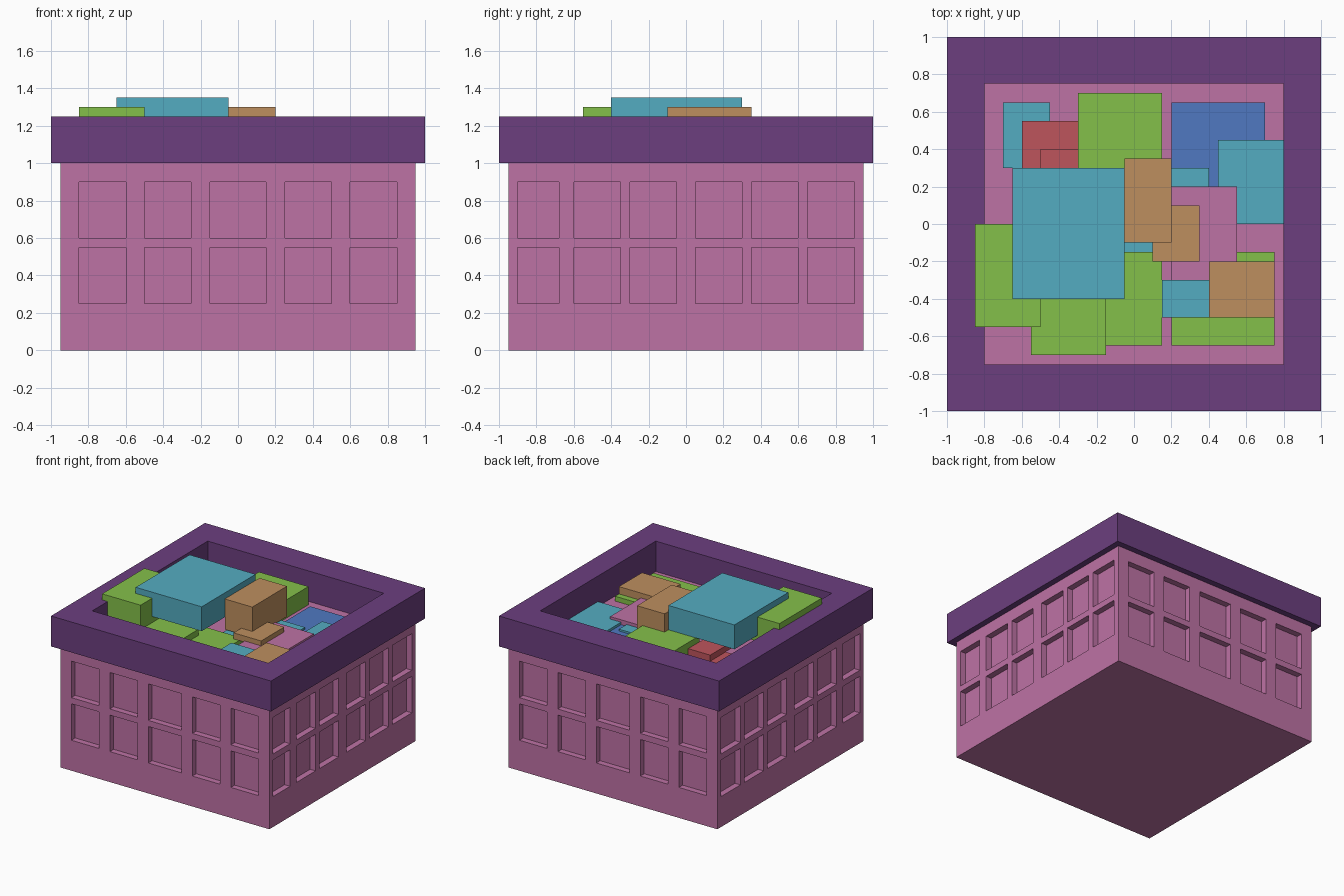
import bpy
import bmesh

cube = bpy.data.objects.get("Cube")
if cube:
    bpy.data.objects.remove(cube, do_unlink=True)


# Materials
def make_material(name, rgb):
    def linear(c):
        c /= 255
        return c / 12.92 if c <= 0.04045 else ((c + 0.055) / 1.055) ** 2.4
    colour = [linear(c) for c in rgb] + [1.0]
    mat = bpy.data.materials.new(name)
    mat.use_nodes = True
    mat.diffuse_color = colour
    bsdf = next(n for n in mat.node_tree.nodes if n.type == 'BSDF_PRINCIPLED')
    bsdf.inputs["Base Color"].default_value = colour
    return mat


MATS = {name: make_material(name, rgb) for name, rgb in {
    "pink": (190, 114, 165), "purple": (108, 63, 127), "green": (132, 192, 74),
    "teal": (84, 172, 193), "brown": (190, 143, 95), "red": (190, 85, 92),
    "blue": (80, 121, 193)}.items()}


def finish(bm, name, colour):
    bmesh.ops.remove_doubles(bm, verts=bm.verts[:], dist=0.0005)
    bmesh.ops.recalc_face_normals(bm, faces=bm.faces[:])
    mesh = bpy.data.meshes.new(name)
    bm.to_mesh(mesh)
    bm.free()
    mesh.materials.append(MATS[colour])
    obj = bpy.data.objects.new(name, mesh)
    bpy.context.collection.objects.link(obj)
    return obj


def block(name, colour, x0, x1, y0, y1, z0, z1):
    bm = bmesh.new()
    bmesh.ops.create_cube(bm, size=1)
    for v in bm.verts:
        v.co = (x1 if v.co.x > 0 else x0, y1 if v.co.y > 0 else y0,
                z1 if v.co.z > 0 else z0)
    return finish(bm, name, colour)


# Body walls: a grid of panels where every odd cell is a recessed window
HALF, DEPTH = 0.95, 0.05
ROWS = [0, 0.25, 0.55, 0.6, 0.9, 1.0]
FRONT_COLS = [-0.95, -0.85, -0.6, -0.5, -0.25, -0.15, 0.15, 0.25, 0.5, 0.6, 0.85, 0.95]
SIDE_COLS = [-0.95, -0.9, -0.68, -0.6, -0.35, -0.3, -0.05,
             0.05, 0.3, 0.35, 0.6, 0.65, 0.9, 0.95]


def wall(bm, cols, place):
    def quad(points):
        bm.faces.new([bm.verts.new(place(*p)) for p in points])
    for i, (a, b) in enumerate(zip(cols, cols[1:])):
        for j, (c, d) in enumerate(zip(ROWS, ROWS[1:])):
            rect = [(a, c), (b, c), (b, d), (a, d)]
            if i % 2 and j % 2:
                quad([(u, z, HALF - DEPTH) for u, z in rect])
                for p, q in zip(rect, rect[1:] + rect[:1]):
                    quad([(*p, HALF), (*q, HALF), (*q, HALF - DEPTH), (*p, HALF - DEPTH)])
            else:
                quad([(u, z, HALF) for u, z in rect])


bm = bmesh.new()
for s in (-1, 1):
    wall(bm, FRONT_COLS, lambda u, z, r: (u, s * r, z))
    wall(bm, SIDE_COLS, lambda u, z, r: (s * r, u, z))
bmesh.ops.remove_doubles(bm, verts=bm.verts[:], dist=0.0005)
# Close the underside and the tray floor
bmesh.ops.holes_fill(bm, edges=[e for e in bm.edges if e.is_boundary], sides=0)
finish(bm, "body", "pink")

# Overhanging rim: rectangular rings bridged into a closed frame
bm = bmesh.new()
rings = []
for hx, hy, z in ((1, 1, 1), (1, 1, 1.25), (0.8, 0.75, 1.25), (0.8, 0.75, 1)):
    rings.append([bm.verts.new((sx * hx, sy * hy, z))
                  for sx, sy in ((-1, -1), (1, -1), (1, 1), (-1, 1))])
for r, ring in enumerate(rings):
    nxt = rings[(r + 1) % 4]
    for k in range(4):
        bm.faces.new((ring[k], ring[(k + 1) % 4], nxt[(k + 1) % 4], nxt[k]))
finish(bm, "rim", "purple")

# Loose blocks heaped in the tray
block("large_teal_block", "teal", -0.65, -0.05, -0.4, 0.3, 1.15, 1.35)
block("left_green_block", "green", -0.85, -0.5, -0.55, 0, 1.1, 1.3)
block("tall_brown_block", "brown", -0.05, 0.2, -0.1, 0.35, 1.05, 1.3)
block("flat_brown_block", "brown", 0.1, 0.35, -0.2, 0.1, 1.05, 1.1)
block("front_brown_block", "brown", 0.4, 0.75, -0.5, -0.2, 1.0, 1.1)
block("back_green_block", "green", -0.3, 0.15, 0.25, 0.7, 1.0, 1.15)
block("front_left_green_block", "green", -0.55, -0.15, -0.7, -0.3, 1.0, 1.1)
block("front_mid_green_block", "green", -0.25, 0.15, -0.65, -0.15, 1.0, 1.05)
block("front_right_green_block", "green", 0.2, 0.75, -0.65, -0.15, 1.0, 1.04)
block("back_left_teal_block", "teal", -0.7, -0.45, 0.3, 0.65, 1.0, 1.03)
block("lower_red_block", "red", -0.6, -0.3, 0.2, 0.55, 1.0, 1.05)
block("upper_red_block", "red", -0.5, -0.3, 0.1, 0.4, 1.05, 1.1)
block("blue_block", "blue", 0.2, 0.7, 0.2, 0.65, 1.0, 1.02)
block("right_teal_block", "teal", 0.45, 0.8, 0, 0.45, 1.0, 1.04)
block("middle_teal_block", "teal", -0.05, 0.4, -0.15, 0.3, 1.0, 1.035)
block("front_teal_block", "teal", 0.15, 0.4, -0.5, -0.3, 1.0, 1.07)
block("pink_block", "pink", 0.2, 0.55, -0.35, 0.2, 1.0, 1.06)
